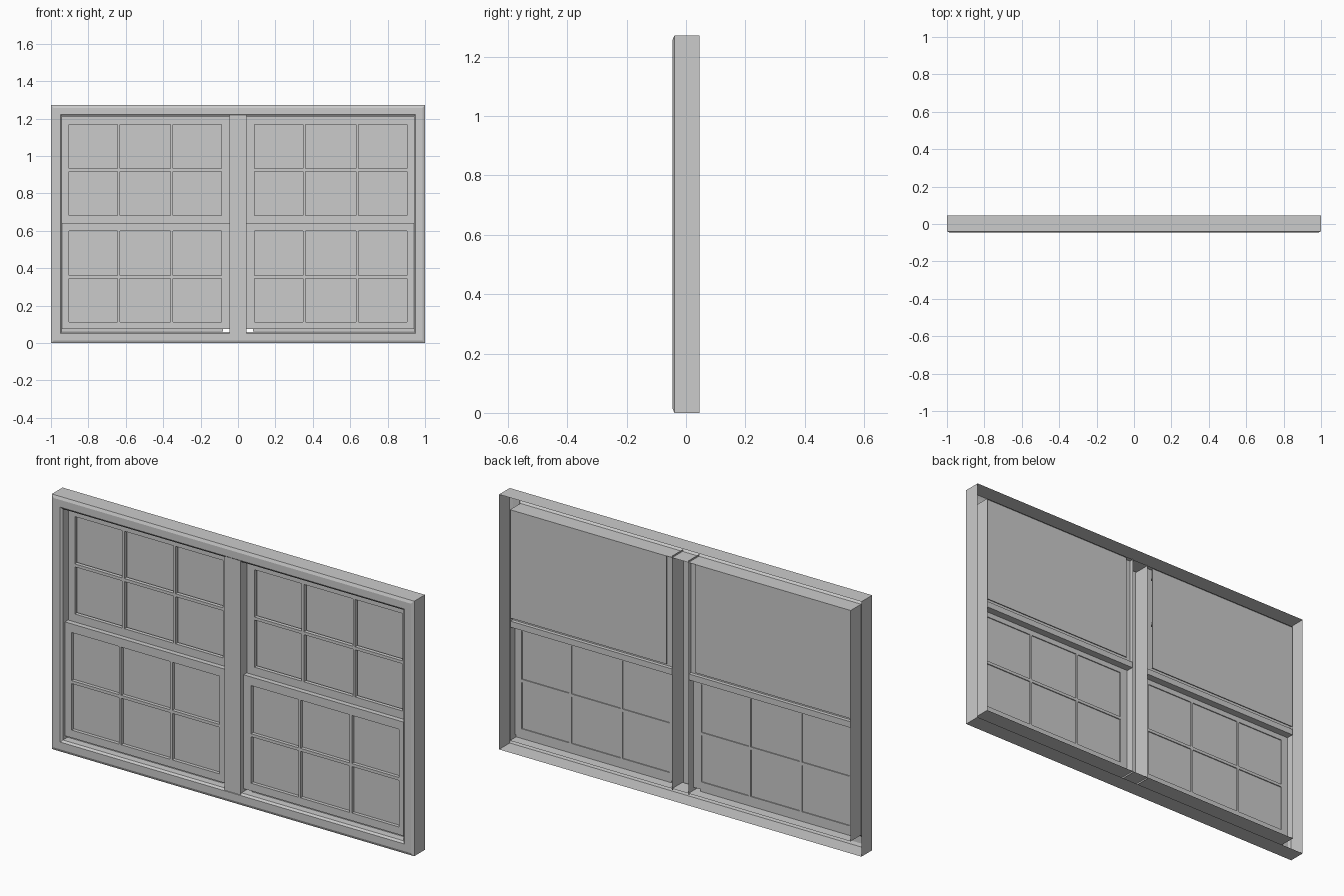
import bpy, bmesh

if "Cube" in bpy.data.objects:
    bpy.data.objects.remove(bpy.data.objects["Cube"])

H = 1.272          # overall height
Y = 0.045          # half depth
JAMB = 0.94        # inner face of side jambs
MULL = 0.045       # half width of centre post


def finish(name, bm):
    bmesh.ops.remove_doubles(bm, verts=bm.verts, dist=1e-5)
    me = bpy.data.meshes.new(name)
    bm.to_mesh(me)
    bm.free()
    ob = bpy.data.objects.new(name, me)
    bpy.context.collection.objects.link(ob)
    return ob


def box(name, x0, x1, y0, y1, z0, z1):
    bm = bmesh.new()
    bmesh.ops.create_cube(bm, size=1)
    for v in bm.verts:
        v.co = ((x0 + x1) / 2 + v.co.x * (x1 - x0),
                (y0 + y1) / 2 + v.co.y * (y1 - y0),
                (z0 + z1) / 2 + v.co.z * (z1 - z0))
    return finish(name, bm)


def sash(name, xs, zs, y0, y1):
    """Lattice slab: every odd/odd cell of the grid is an open pane."""
    bm = bmesh.new()
    grid = [[bm.verts.new((x, y0, z)) for z in zs] for x in xs]
    for i in range(len(xs) - 1):
        for j in range(len(zs) - 1):
            if not (i % 2 and j % 2):
                bm.faces.new((grid[i][j], grid[i + 1][j],
                              grid[i + 1][j + 1], grid[i][j + 1]))
    front = bm.faces[:]
    ext = bmesh.ops.extrude_face_region(bm, geom=front, use_keep_orig=True)
    for v in [g for g in ext["geom"] if isinstance(g, bmesh.types.BMVert)]:
        v.co.y = y1
    bmesh.ops.recalc_face_normals(bm, faces=bm.faces)
    return finish(name, bm)


# Outer frame: hollow moulding, open at the back, swept round the rectangle
profile = [(0, Y), (0, -0.039), (0.014, -Y), (0.05, -Y), (0.06, -0.037), (0.06, Y)]
bm = bmesh.new()
rings = []
for d, y in profile:
    rings.append([bm.verts.new(p) for p in ((-1 + d, y, d), (1 - d, y, d),
                                            (1 - d, y, H - d), (-1 + d, y, H - d))])
for a, b in zip(rings, rings[1:]):
    for k in range(4):
        n = (k + 1) % 4
        bm.faces.new((a[k], a[n], b[n], b[k]))
finish("outer_frame", bm)

# Centre post: same hollow construction, a front face with two side walls
bm = bmesh.new()
path = [(-MULL, Y), (-MULL, -0.044), (MULL, -0.044), (MULL, Y)]
cols = [[bm.verts.new((x, y, z)) for z in (0.052, H - 0.052)] for x, y in path]
for a, b in zip(cols, cols[1:]):
    bm.faces.new((a[0], b[0], b[1], a[1]))
finish("centre_post", bm)

# Two identical mirrored window units
for side, s in (("left", -1), ("right", 1)):
    xs = sorted(s * x for x in (MULL, 0.087, 0.348, 0.360, 0.630, 0.643, 0.904, JAMB))
    lo, hi = sorted((s * 0.08, s * JAMB))

    # Lower sash sits forward, glass set inside its thickness
    sash(f"{side}_lower_sash", xs,
         (0.075, 0.113, 0.345, 0.360, 0.600, 0.643), -0.021, 0.004)
    box(f"{side}_lower_glass", lo, hi, -0.004, -0.001, 0.062, 0.63)

    # Upper sash sits further back, glass plate behind it
    sash(f"{side}_upper_sash", xs,
         (0.625, 0.682, 0.917, 0.932, 1.168, H - 0.06), 0.005, 0.024)
    box(f"{side}_upper_glass", lo, hi, 0.037, 0.041, 0.67, H - 0.062)

    # Meeting rail under the upper glass
    m0, m1 = sorted((s * MULL, s * JAMB))
    box(f"{side}_meeting_rail", m0, m1, 0.024, 0.042, 0.625, 0.655)
